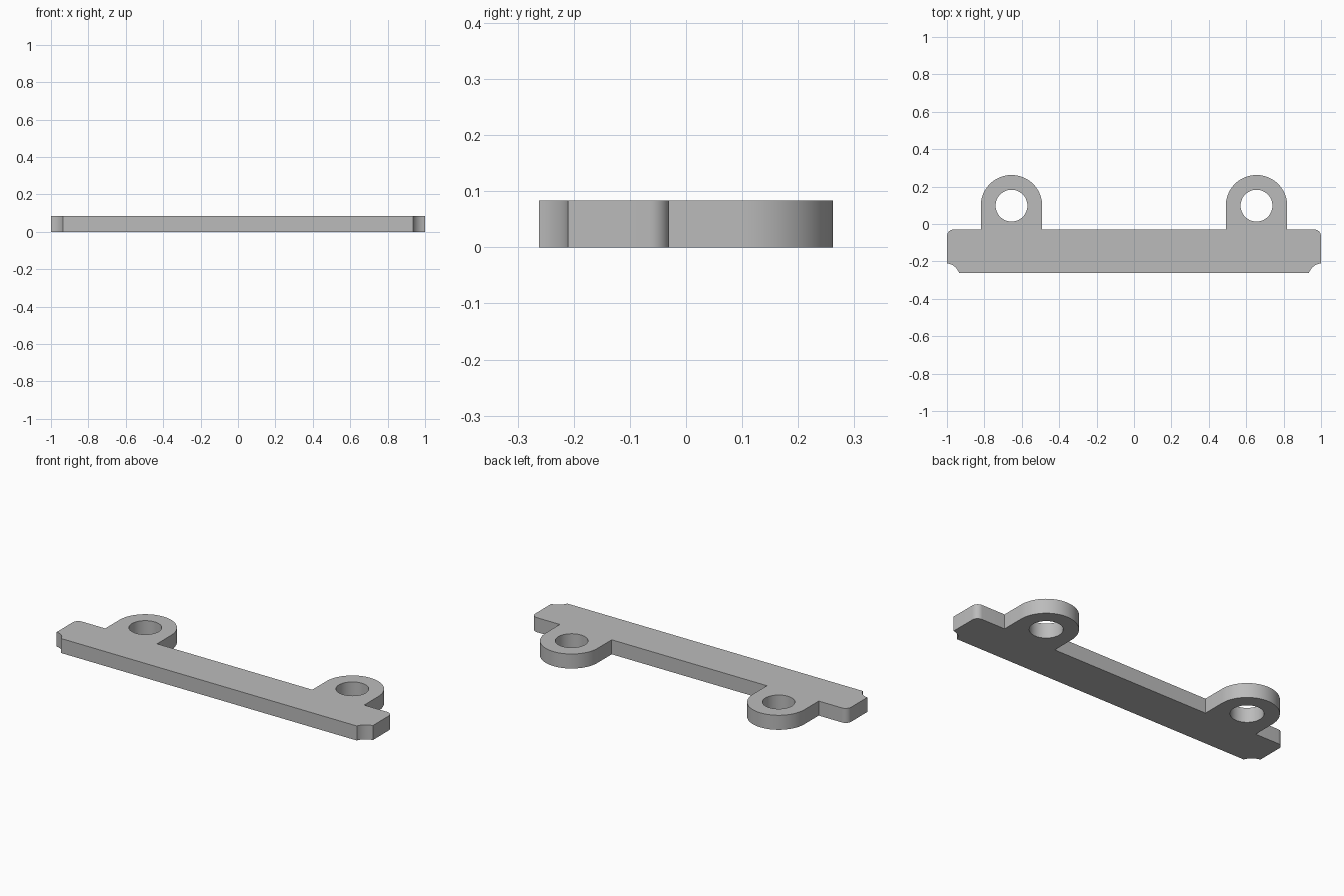
import bpy, bmesh
from math import sin, cos, radians, hypot, atan2, pi

cube = bpy.data.objects.get("Cube")
if cube:
    bpy.data.objects.remove(cube, do_unlink=True)

HEIGHT = 0.083
FRONT, BACK = -0.262, -0.03
LUG_X, LUG_Y, LUG_R, HOLE_R = 0.655, 0.098, 0.164, 0.085
CORNER_R = 0.035


def arc(cx, cy, r, start, end, steps):
    """Points along an arc, angles in degrees."""
    angles = [radians(start + (end - start) * i / steps) for i in range(steps + 1)]
    return [(cx + r * cos(a), cy + r * sin(a)) for a in angles]


def scallop(p, q, sag, steps=8):
    """Shallow hollow between two points, bulging to the left of p to q."""
    dx, dy = q[0] - p[0], q[1] - p[1]
    length = hypot(dx, dy)
    points = []
    for i in range(steps + 1):
        t = i / steps
        bulge = sag * 4 * t * (1 - t) / length
        points.append((p[0] + dx * t - dy * bulge, p[1] + dy * t + dx * bulge))
    return points


# Right half of the outline: hollow front corner, rounded back corner, lug
half = scallop((0.935, FRONT), (1, -0.21), 0.012)
half += arc(1 - CORNER_R, BACK - CORNER_R, CORNER_R, 0, 90, 8)
half.append((LUG_X + LUG_R, BACK))
half += arc(LUG_X, LUG_Y, LUG_R, 0, 180, 40)
half.append((LUG_X - LUG_R, BACK))
outline = half + [(-x, y) for x, y in reversed(half)]

# Flat filled curve with two bolt holes, given thickness
curve = bpy.data.curves.new("bracket_profile", 'CURVE')
curve.dimensions = '2D'
curve.fill_mode = 'BOTH'
curve.extrude = HEIGHT / 2
holes = [arc(s * LUG_X, LUG_Y, HOLE_R, 0, 360, 48)[:-1] for s in (-1, 1)]
for loop in [outline] + holes:
    spline = curve.splines.new('POLY')
    spline.points.add(len(loop) - 1)
    for point, (x, y) in zip(spline.points, loop):
        point.co = (x, y, 0, 1)
    spline.use_cyclic_u = True

bracket = bpy.data.objects.new("mounting_bracket", curve)
bpy.context.collection.objects.link(bracket)
bpy.ops.object.select_all(action='DESELECT')
bracket.select_set(True)
bpy.context.view_layer.objects.active = bracket
bpy.ops.object.convert(target='MESH')
bracket = bpy.context.object

# Weld caps to walls and stand the part on the ground
bm = bmesh.new()
bm.from_mesh(bracket.data)
bmesh.ops.remove_doubles(bm, verts=bm.verts, dist=0.0001)
bmesh.ops.translate(bm, verts=bm.verts, vec=(0, 0, HEIGHT / 2))
bmesh.ops.recalc_face_normals(bm, faces=bm.faces)
bm.to_mesh(bracket.data)
bm.free()

# Plain grey material
grey = bpy.data.materials.new("plain_grey")
grey.use_nodes = True
colour = (0.5, 0.5, 0.5, 1)
grey.diffuse_color = colour
grey.node_tree.nodes["Principled BSDF"].inputs["Base Color"].default_value = colour
bracket.data.materials.clear()
bracket.data.materials.append(grey)
bpy.ops.object.shade_smooth_by_angle(angle=radians(30))
